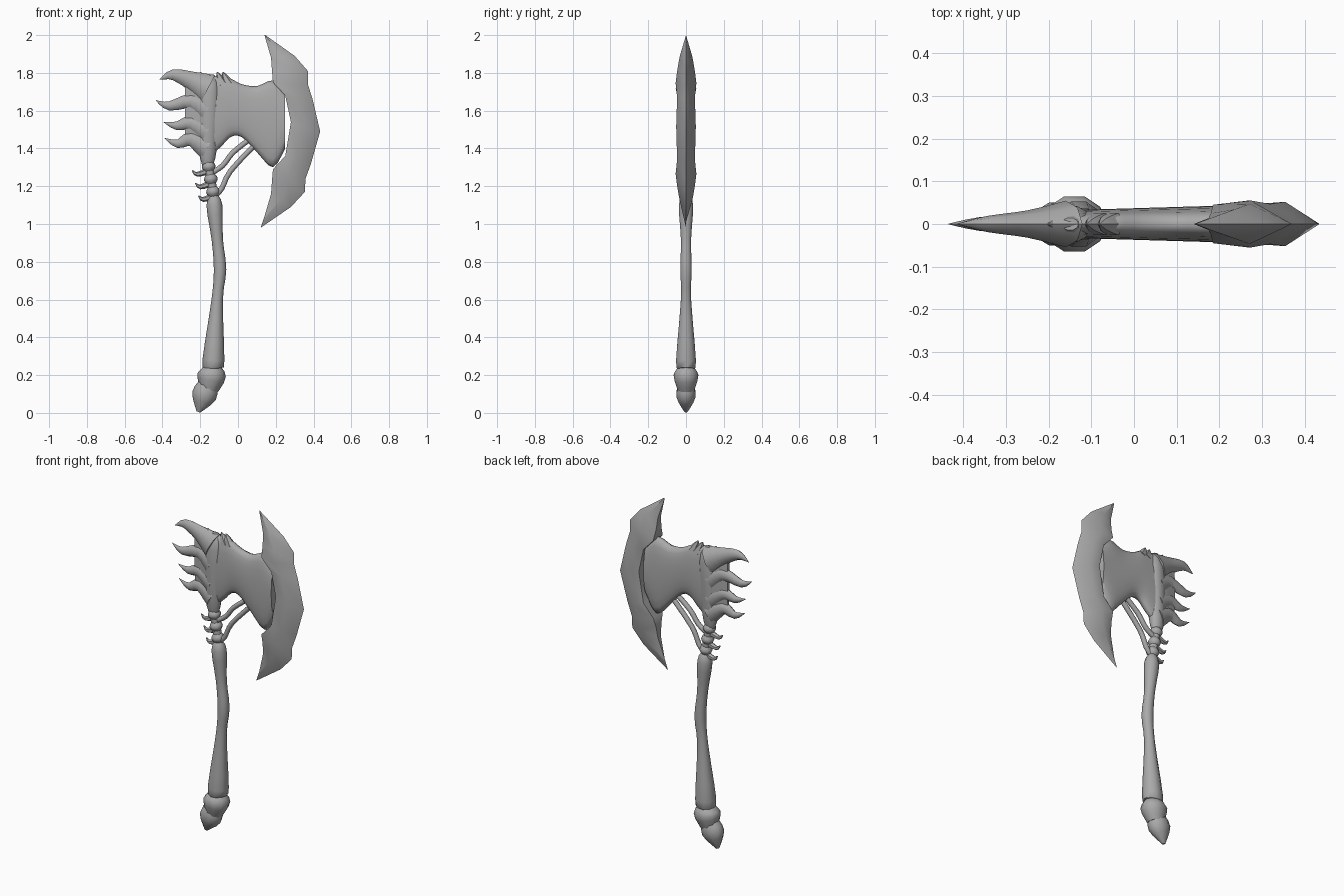
import bpy
import bmesh
import math
from mathutils import Vector

default_cube = bpy.data.objects.get("Cube")
if default_cube:
    bpy.data.objects.remove(default_cube, do_unlink=True)

# One bone grey for the whole weapon
bone = bpy.data.materials.new("bone_grey")
bone.use_nodes = True
grey = (.4, .4, .4, 1)
bone.diffuse_color = grey
bone.node_tree.nodes["Principled BSDF"].inputs["Base Color"].default_value = grey


def loft(name, rings, smooth_degrees=50):
    """Skin a list of equal-length point rings and close both ends."""
    bm = bmesh.new()
    loops = [[bm.verts.new(point) for point in ring] for ring in rings]
    for lower, upper in zip(loops, loops[1:]):
        for i in range(len(lower)):
            bm.faces.new((lower[i - 1], lower[i], upper[i], upper[i - 1]))
    bm.faces.new(loops[0])
    bm.faces.new(loops[-1])
    bmesh.ops.remove_doubles(bm, verts=bm.verts, dist=.0005)
    bmesh.ops.recalc_face_normals(bm, faces=bm.faces)
    mesh = bpy.data.meshes.new(name)
    bm.to_mesh(mesh)
    bm.free()
    mesh.materials.append(bone)
    part = bpy.data.objects.new(name, mesh)
    bpy.context.collection.objects.link(part)
    bpy.ops.object.select_all(action='DESELECT')
    part.select_set(True)
    bpy.context.view_layer.objects.active = part
    bpy.ops.object.shade_smooth_by_angle(angle=math.radians(smooth_degrees))


def spline(stations, steps):
    """Smoothly interpolate rows of numbers, passing through each row."""
    rows = [Vector(station) for station in stations]
    slopes = [(after - before) / 2
              for before, after in zip(rows[:1] + rows[:-1], rows[1:] + rows[-1:])]
    result = []
    for start, end, leave, arrive in zip(rows, rows[1:], slopes, slopes[1:]):
        change = end - start
        for step in range(steps):
            t = step / steps
            curve = (leave - change) * (1 - t) + (change - arrive) * t
            result.append(start + change * t + curve * t * (1 - t))
    return result + rows[-1:]


def circle(sides):
    """Cosine and sine pairs around a circle."""
    angles = [math.tau * i / sides for i in range(sides)]
    return [(math.cos(angle), math.sin(angle)) for angle in angles]


def tube(name, path, radii, depth=1, sides=10):
    """Bent oval tube along an x, z path; depth scales its y radius."""
    rows = spline([(x, z, radius) for (x, z), radius in zip(path, radii)], 3)
    rings = []
    for i, (x, z, radius) in enumerate(rows):
        before, after = rows[max(i - 1, 0)], rows[min(i + 1, len(rows) - 1)]
        along = (after - before).xy.normalized()
        radius = max(radius, 0)
        rings.append([(x + along.y * radius * c, depth * radius * s, z - along.x * radius * c)
                      for c, s in circle(sides)])
    loft(name, rings)


# Handle: long bone with knuckles at the ends and middle
tube("handle_shaft",
     [(-.13, .23), (-.13, .28), (-.11, .6), (-.095, .76), (-.11, .92), (-.125, 1.1), (-.125, 1.16)],
     [.045, .058, .03, .033, .03, .042, .015], depth=.95)

# Pommel: flared collar and pointed hoof
tube("pommel_collar", [(-.14, .25), (-.14, .2), (-.155, .12)], [.04, .076, .05], depth=.9)
tube("pommel_hoof", [(-.15, .17), (-.18, .09), (-.21, .005)], [.045, .066, .01], depth=.8)

# Neck: stacked vertebrae, each with a small spur at the back
neck_bottom, neck_top = Vector((-.125, 1.13)), Vector((-.16, 1.33))
tube("neck_core", [neck_bottom, neck_top], [.023, .025])
for i in range(3):
    centre = neck_bottom.lerp(neck_top, .2 + i / 3)
    half = (neck_top - neck_bottom) / 6
    tube(f"vertebra_{i}", [centre - half, centre, centre + half], [.015, .037, .018], sides=8)
    root = neck_bottom.lerp(neck_top, .1 + i / 3)
    reach = Vector((-.08 - i * .005, 0))
    droop = Vector((0, -.02))
    tube(f"neck_spur_{i}", [root, root + reach * .7 + droop, root + reach],
         [.018, .013, .003], sides=6)

# Ribs bracing the head
ribs = {
    "upper_rib": [(-.14, 1.27), (-.08, 1.31), (-.03, 1.375), (.05, 1.44)],
    "lower_rib": [(-.12, 1.15), (-.085, 1.19), (-.04, 1.28), (.09, 1.42)],
}
for name, path in ribs.items():
    tube(name, path, [.014] * len(path), sides=8)

# Head spine: the column that the plate grows from
tube("head_spine", [(-.16, 1.3), (-.16, 1.4), (-.15, 1.7), (-.15, 1.79)],
     [.025, .048, .058, .02], depth=.75)

# Head plate: columns of x, bottom and top, thinning toward the back
columns = spline([
    (-.28, 1.46, 1.77), (-.18, 1.36, 1.79), (-.1, 1.4, 1.78), (-.04, 1.46, 1.77),
    (.02, 1.46, 1.74), (.1, 1.38, 1.73), (.185, 1.3, 1.76), (.25, 1.4, 1.7)], 3)
plate_rings = []
for x, bottom, top in columns:
    half_depth = min(.037 + x * .03, .08 + x / 4)
    middle, half_height = (top + bottom) / 2, (top - bottom) / 2
    plate_rings.append([(x, half_depth * math.copysign(abs(s) ** .7, s), middle + half_height * c)
                        for c, s in circle(20)])
loft("head_plate", plate_rings, smooth_degrees=60)

# Small crest points on top of the head
for i, x in enumerate((-.2, -.11, -.08)):
    tube(f"crest_point_{i}", [(x + .03, 1.74), (x + .01, 1.78), (x, 1.805)],
         [.03, .017, .002], sides=6)

# Back claws: tip x, tip z, how far the claw bows before the tip, thickness
claws = [(-.415, 1.765, .025, 1.2), (-.435, 1.655, -.03, 1),
         (-.395, 1.54, -.02, .95), (-.39, 1.455, -.03, .95)]
for i, (x, z, bow, thickness) in enumerate(claws):
    path = [(-.16, z - .05), (-.25, z - .005), (x + .07, z + bow), (x, z)]
    tube(f"back_claw_{i}", path, [thickness * r for r in (.07, .041, .024, .001)],
         depth=.65, sides=8)

# Blade: upper half rows of inner x, rise, outer x, rise, inner and ridge half depths
half_blade = [
    (.14, .48, .145, .51, 0, 0), (.175, .36, .3, .4, .014, .034),
    (.18, .29, .37, .32, .025, .047), (.185, .23, .37, .25, .045, .055),
    (.25, .16, .395, .17, .044, .047)]
middle_row = (.28, .02, .435, 0, .045, .052)
lower_half = [(inner, -rise, outer - outer_rise * .05, -outer_rise, *depths)
              for inner, rise, outer, outer_rise, *depths in reversed(half_blade)]
blade_rings = []
for inner, rise, outer, outer_rise, edge, ridge in half_blade + [middle_row] + lower_half:
    back, front = Vector((inner, 0, 1.52 + rise)), Vector((outer, 0, 1.49 + outer_rise))
    centre = back.lerp(front, .48)
    side = Vector((0, 1, 0))
    blade_rings.append([back - side * edge, centre - side * ridge, front,
                        centre + side * ridge, back + side * edge])
loft("blade", blade_rings, smooth_degrees=45)
